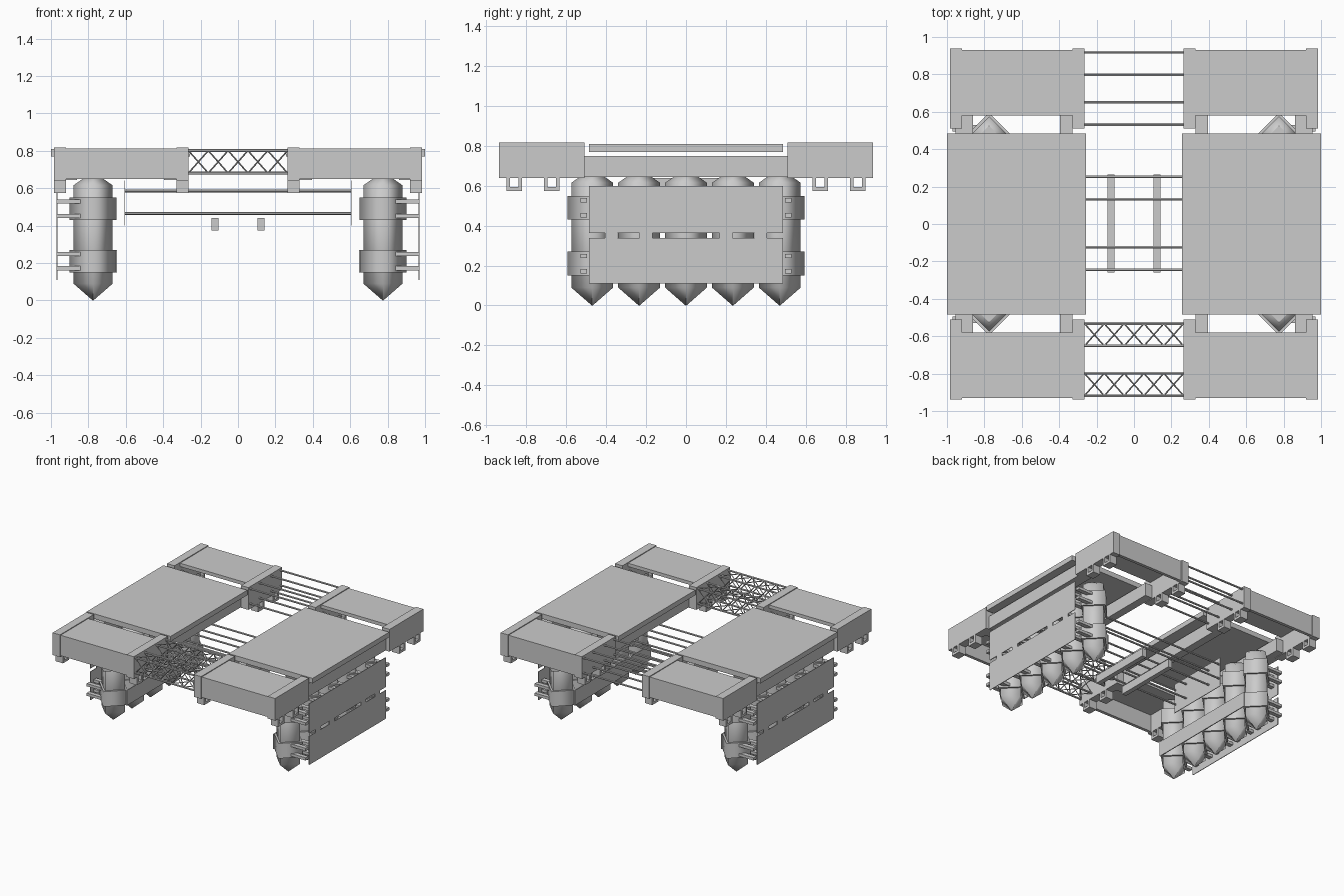
import bpy, math
from mathutils import Vector

if "Cube" in bpy.data.objects:
    bpy.data.objects.remove(bpy.data.objects["Cube"])

def mesh_object(name, verts, faces):
    me = bpy.data.meshes.new(name)
    me.from_pydata(verts, [], faces)
    ob = bpy.data.objects.new(name, me)
    bpy.context.collection.objects.link(ob)
    return ob

def box(name, x, y, z):
    """Box from three (low, high) ranges."""
    x, y, z = sorted(x), sorted(y), sorted(z)
    v = [(a, b, c) for a in x for b in y for c in z]
    f = [(0, 1, 3, 2), (4, 6, 7, 5), (0, 4, 5, 1), (2, 3, 7, 6), (0, 2, 6, 4), (1, 5, 7, 3)]
    return mesh_object(name, v, f)

def rod(name, a, b, r, sides=6):
    a, b = Vector(a), Vector(b)
    bpy.ops.mesh.primitive_cylinder_add(vertices=sides, radius=r, depth=(b - a).length,
                                        location=(a + b) / 2)
    ob = bpy.context.object
    ob.name = name
    ob.rotation_euler = (b - a).to_track_quat('Z', 'Y').to_euler()
    return ob

def turned(name, cx, cy, profile, sides=4):
    """Revolve (radius, z) points with few sides, corners on the axes."""
    v, f = [], []
    for r, z in profile:
        for i in range(sides):
            a = 2 * math.pi * i / sides
            v.append((cx + r * math.cos(a), cy + r * math.sin(a), z))
    for k in range(len(profile) - 1):
        for i in range(sides):
            j = (i + 1) % sides
            f.append((k * sides + i, k * sides + j, (k + 1) * sides + j, (k + 1) * sides + i))
    n = len(v)
    f += [tuple(range(sides - 1, -1, -1)), tuple(range(n - sides, n))]
    ob = mesh_object(name, v, f)
    for p in ob.data.polygons[:-2]:
        p.use_smooth = True
    return ob

def chords(name, x, cy, cz, s=0.06):
    """Four parallel rods at the corners of a box truss."""
    for dy in (-s, s):
        for dz in (-s, s):
            rod(name, (-x, cy + dy, cz + dz), (x, cy + dy, cz + dz), 0.008)

def lattice(name, x, cy, cz, s=0.06, n=5):
    """Crossed diagonal braces on the four sides of a box truss."""
    step = 2 * x / n
    for i in range(n):
        x0, x1 = -x + i * step, -x + (i + 1) * step
        for e in (-s, s):
            for t in (-s, s):
                rod(name, (x0, cy + e, cz - t), (x1, cy + e, cz + t), 0.004, 4)
                rod(name, (x0, cy - t, cz + e), (x1, cy + t, cz + e), 0.004, 4)

for sx in (-1, 1):
    def X(a, b):
        return (sx * a, sx * b)

    # Middle deck and the long beams that carry it
    box("middle_deck", X(0.257, 1.0), (-0.485, 0.485), (0.77, 0.81))
    box("outer_beam", X(0.86, 0.955), (-0.6, 0.6), (0.645, 0.75))
    box("inner_beam", X(0.33, 0.395), (-0.6, 0.6), (0.645, 0.75))

    # End blocks, hollow below, with slotted lugs
    for sy in (-1, 1):
        def Y(a, b):
            return (sy * a, sy * b)
        box("end_block_top", X(0.27, 0.98), Y(0.58, 0.93), (0.785, 0.812))
        box("end_block_wall", X(0.27, 0.98), Y(0.905, 0.93), (0.648, 0.81))
        for a, b in ((0.265, 0.33), (0.92, 0.985)):
            box("end_block_rib", X(a, b), Y(0.51, 0.938), (0.64, 0.818))
            for c in (0.672, 0.86):
                for d in (-0.03, 0.03):
                    box("lug_side", X(a, b), Y(c + d - 0.009, c + d + 0.009), (0.575, 0.642))
                box("lug_bottom", X(a, b), Y(c - 0.03, c + 0.03), (0.575, 0.595))

    # Row of tanks with clamps and stub mounts
    for i in range(5):
        cy = (i - 2) * 0.235
        cx = sx * 0.775
        turned("tank", cx, cy, [(0.002, 0), (0.105, 0.09), (0.105, 0.615), (0.055, 0.65)])
        for z in (0.21, 0.49):
            turned("tank_clamp", cx, cy, [(0.125, z - 0.06), (0.125, z + 0.06)])
            for dz in (-0.038, 0.038):
                for dy in (-0.042, 0.042):
                    box("stub_mount", X(0.84, 0.97), (cy + dy - 0.017, cy + dy + 0.017),
                        (z + dz - 0.011, z + dz + 0.011))

    # Outer shield plates joined by tabs
    px = X(0.966, 0.971)
    box("lower_shield", px, (-0.485, 0.485), (0.11, 0.338))
    box("upper_shield", px, (-0.485, 0.485), (0.363, 0.6))
    for y in (-0.375, -0.2, 0.2, 0.375):
        box("shield_tab", px, (y - 0.032, y + 0.032), (0.335, 0.366))

    # Inner mounting panel and tie strip
    box("inner_panel", X(0.603, 0.608), (-0.26, 0.26), (0.4, 0.64))
    box("tie_strip", X(0.648, 0.655), (-0.48, 0.48), (0.15, 0.27))

    # Hanging centre rail
    box("centre_rail", X(0.105, 0.143), (-0.26, 0.265), (0.375, 0.44))

# Lower middle trusses
for cy in (-0.185, 0.192):
    chords("middle_truss", 0.605, cy, 0.525)

# End bridges: both have chords, the front ones also have lattice
for cy in (0.592, 0.858):
    for sy in (-1, 1):
        chords("bridge_chord", 0.3, sy * cy, 0.741)
    lattice("bridge_lattice", 0.265, -cy, 0.741)
